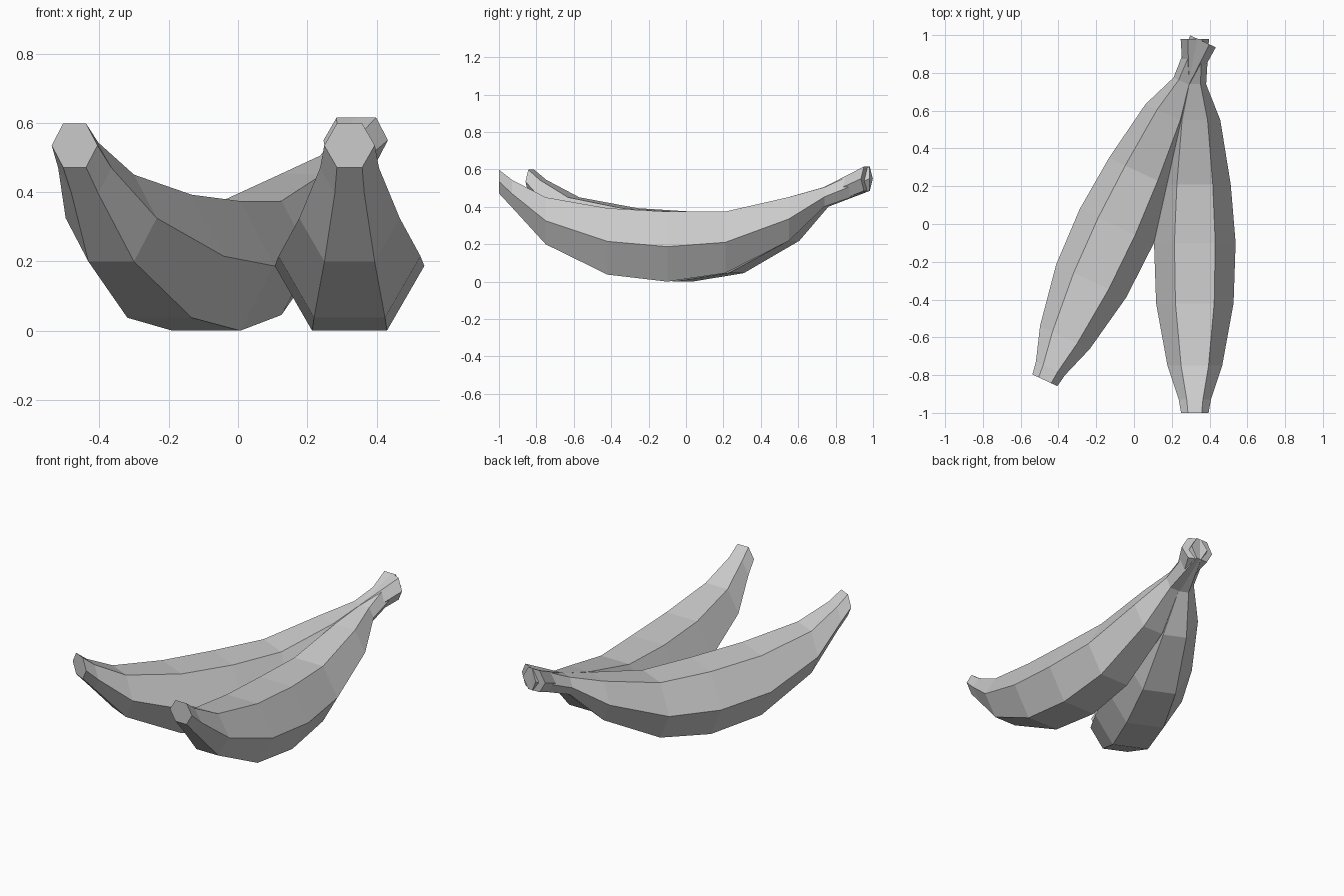
import bpy
import bmesh
from math import cos, sin, radians

cube = bpy.data.objects.get("Cube")
if cube:
    bpy.data.objects.remove(cube, do_unlink=True)

# Single flat grey
skin = bpy.data.materials.new("light grey")
skin.use_nodes = True
grey = (0.6, 0.6, 0.6, 1)
skin.diffuse_color = grey
skin.node_tree.nodes["Principled BSDF"].inputs["Base Color"].default_value = grey

SIDES = 6
# Hexagonal rings from stem to tip: distance from the stem end, centre height, radius
RINGS = [
    (0.0, 0.55, 0.075),
    (0.24, 0.453, 0.06),
    (0.43, 0.335, 0.135),
    (0.77, 0.21, 0.19),
    (1.08, 0.187, 0.216),
    (1.40, 0.215, 0.205),
    (1.73, 0.325, 0.145),
    (1.91, 0.47, 0.085),
    (1.98, 0.535, 0.073),
]


def make_banana(name, stem, turn):
    """Loft the rings along -y from the stem, then turn about the stem."""
    bm = bmesh.new()
    loops = []
    for dist, height, radius in RINGS:
        angles = [radians(360 / SIDES * i) for i in range(SIDES)]
        loops.append([bm.verts.new((radius * cos(a), -dist, height + radius * sin(a)))
                      for a in angles])
    for a, b in zip(loops, loops[1:]):
        for i in range(SIDES):
            j = (i + 1) % SIDES
            bm.faces.new((a[i], a[j], b[j], b[i]))
    # End caps
    bm.faces.new(loops[0])
    bm.faces.new(loops[-1])
    bmesh.ops.recalc_face_normals(bm, faces=bm.faces[:])
    mesh = bpy.data.meshes.new(name)
    bm.to_mesh(mesh)
    bm.free()
    mesh.materials.append(skin)
    banana = bpy.data.objects.new(name, mesh)
    banana.location = (*stem, 0)
    banana.rotation_euler.z = radians(turn)
    bpy.context.collection.objects.link(banana)


# Two bananas sharing one stem
make_banana("straight_banana", (0.322, 0.98), 0)
make_banana("angled_banana", (0.365, 0.967), -25)
